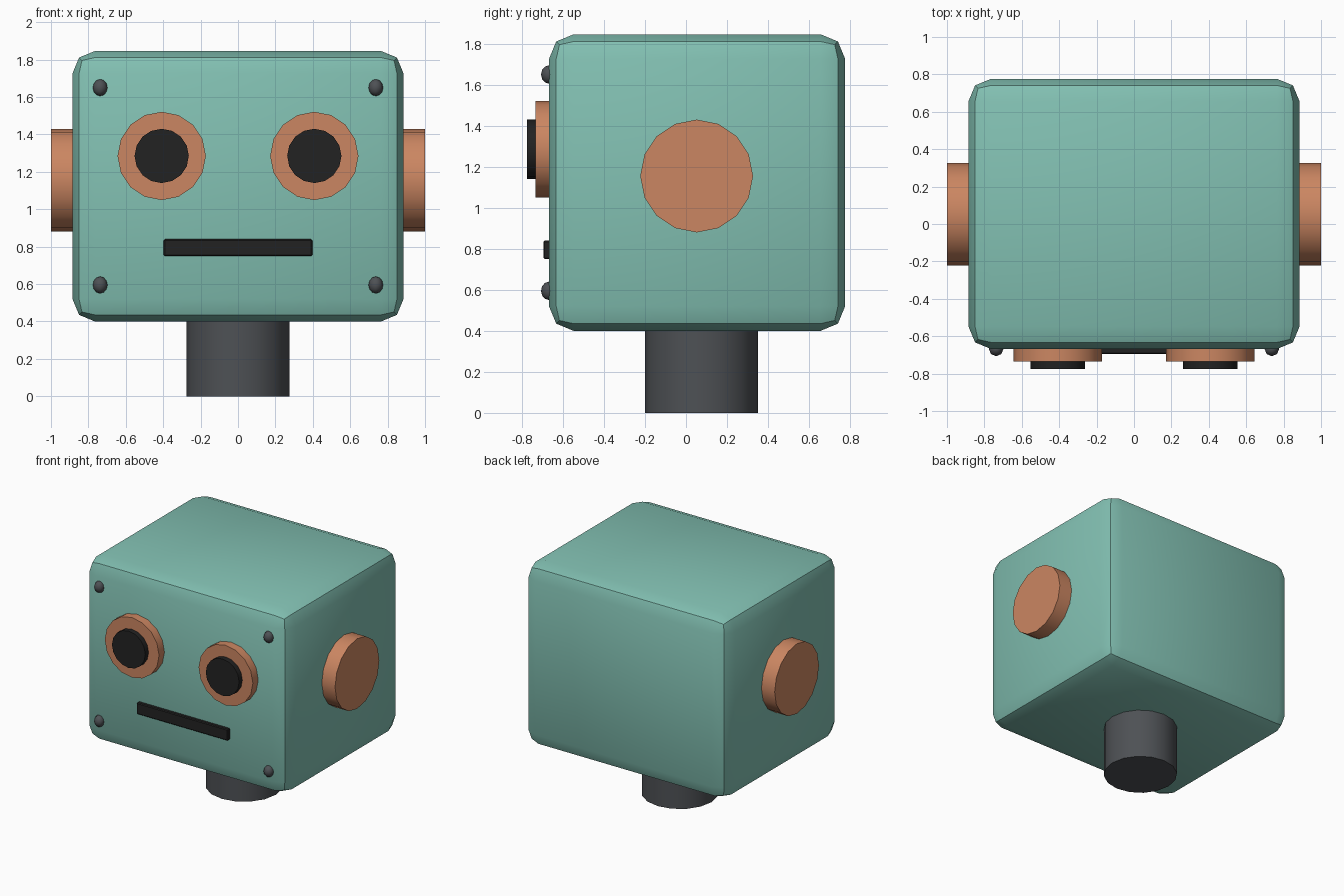
import bpy, bmesh, math
from mathutils import Matrix

cube = bpy.data.objects.get("Cube")
if cube:
    bpy.data.objects.remove(cube, do_unlink=True)


def material(name, rgb):
    mat = bpy.data.materials.new(name)
    mat.use_nodes = True
    colour = (*rgb, 1.0)
    mat.diffuse_color = colour
    mat.node_tree.nodes["Principled BSDF"].inputs["Base Color"].default_value = colour
    return mat


TEAL = material("teal_paint", (0.223, 0.527, 0.445))
COPPER = material("copper", (0.60, 0.24, 0.122))
BLACK = material("black", (0.016, 0.016, 0.016))
STEEL = material("dark_steel", (0.076, 0.082, 0.09))


def finish(name, bm, mat, angle=30):
    mesh = bpy.data.meshes.new(name)
    bm.to_mesh(mesh)
    bm.free()
    mesh.materials.append(mat)
    obj = bpy.data.objects.new(name, mesh)
    bpy.context.collection.objects.link(obj)
    bpy.ops.object.select_all(action="DESELECT")
    obj.select_set(True)
    bpy.context.view_layer.objects.active = obj
    bpy.ops.object.shade_smooth_by_angle(angle=math.radians(angle))
    return obj


def box(name, low, high, bevel, segments, mat):
    bm = bmesh.new()
    bmesh.ops.create_cube(bm, size=1)
    for v in bm.verts:
        v.co = [a + (c + 0.5) * (b - a) for a, b, c in zip(low, high, v.co)]
    bmesh.ops.bevel(bm, geom=bm.edges[:], offset=bevel, segments=segments,
                    profile=0.5, affect="EDGES")
    return finish(name, bm, mat)


def cylinder(name, centre, radius, depth, axis, mat):
    turn = {"X": Matrix.Rotation(math.pi / 2, 4, "Y"),
            "Y": Matrix.Rotation(math.pi / 2, 4, "X"),
            "Z": Matrix.Identity(4)}[axis]
    bm = bmesh.new()
    bmesh.ops.create_cone(bm, cap_ends=True, segments=16, radius1=radius,
                          radius2=radius, depth=depth,
                          matrix=Matrix.Translation(centre) @ turn)
    return finish(name, bm, mat)


def bolt(name, centre):
    bm = bmesh.new()
    bmesh.ops.create_uvsphere(
        bm, u_segments=8, v_segments=6, radius=1,
        matrix=Matrix.Translation(centre) @ Matrix.Diagonal((0.039, 0.039, 0.045, 1)))
    return finish(name, bm, STEEL, 60)


# Head and neck
box("head", (-0.885, -0.668, 0.4), (0.885, 0.776, 1.846), 0.12, 2, TEAL)
cylinder("neck", (0, 0.075, 0.215), 0.275, 0.43, "Z", STEEL)

# Mouth slot
box("mouth", (-0.397, -0.695, 0.75), (0.397, -0.64, 0.84), 0.006, 1, BLACK)

# Paired eyes, ears and corner bolts
for side, s in (("left", 1), ("right", -1)):
    cylinder(f"{side}_eye_ring", (s * 0.408, -0.687, 1.285), 0.236, 0.096, "Y", COPPER)
    cylinder(f"{side}_pupil", (s * 0.408, -0.738, 1.285), 0.145, 0.076, "Y", BLACK)
    cylinder(f"{side}_ear", (s * 0.925, 0.052, 1.155), 0.275, 0.15, "X", COPPER)
    for level, z in (("upper", 1.65), ("lower", 0.595)):
        bolt(f"{side}_{level}_bolt", (s * 0.737, -0.668, z))
